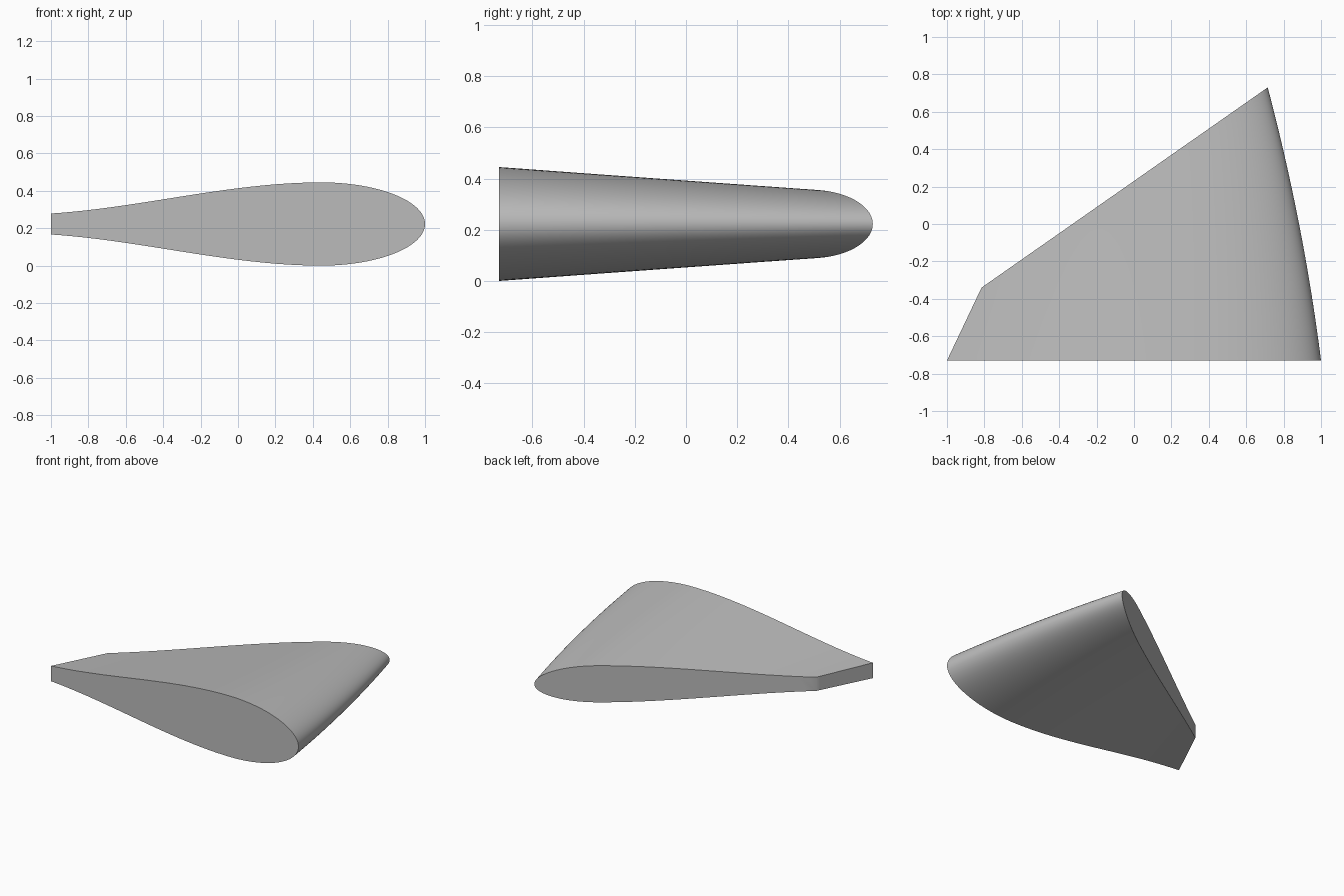
import bpy, bmesh, math
from mathutils import Vector

cube = bpy.data.objects.get("Cube")
if cube:
    bpy.data.objects.remove(cube, do_unlink=True)

MID_Z = 0.2225
SPANS = 16
TAIL_STEPS, NOSE_STEPS = 24, 24


def material(name, colour):
    mat = bpy.data.materials.new(name)
    mat.use_nodes = True
    mat.diffuse_color = colour
    mat.node_tree.nodes["Principled BSDF"].inputs["Base Color"].default_value = colour
    return mat


def half_section(tail, slope, peak, peak_u):
    """Chord fraction and half thickness, from blunt tail to round nose."""
    pts = []
    for i in range(TAIL_STEPS):
        s = i / TAIL_STEPS
        rise = s * s * (3 - 2 * s)
        h = tail + (peak - tail) * rise + slope * peak_u * s * (1 - s) ** 2
        pts.append((s * peak_u, h))
    for i in range(NOSE_STEPS + 1):
        a = math.pi / 2 * i / NOSE_STEPS
        pts.append((peak_u + (1 - peak_u) * math.sin(a), peak * math.cos(a)))
    return pts


def outline(tail_xy, nose_xy, half):
    """Closed section: over the top to the nose, back underneath."""
    tail, nose = Vector(tail_xy), Vector(nose_xy)
    upper = [(*tail.lerp(nose, u), h) for u, h in half]
    lower = [(x, y, -h) for x, y, h in reversed(upper[:-1])]
    return [Vector(p) for p in upper + lower]


root_half = half_section(0.056, 0.13, 0.2225, 0.722)
tip_half = half_section(0.05, 0.06, 0.134, 0.77)
root = outline((-1, -0.73), (1, -0.73), root_half)
tip = outline((-0.815, -0.34), (0.715, 0.73), tip_half)
chord = [u for u, h in root_half]
chord += chord[-2::-1]

# Tapered fin body, lofted between the two sections with a bowed leading edge
bm = bmesh.new()
rings = []
for j in range(SPANS + 1):
    t = j / SPANS
    ring = []
    for a, b, u in zip(root, tip, chord):
        p = a.lerp(b, t)
        p.x += 0.1 * t * (1 - t) * u ** 2
        p.z += MID_Z
        ring.append(bm.verts.new(p))
    rings.append(ring)
n = len(root)
for r0, r1 in zip(rings, rings[1:]):
    for i in range(n):
        k = (i + 1) % n
        bm.faces.new((r0[i], r0[k], r1[k], r1[i]))

# Flat end caps
bm.faces.new(rings[0])
bm.faces.new(rings[-1])
bmesh.ops.recalc_face_normals(bm, faces=bm.faces)

mesh = bpy.data.meshes.new("fin")
bm.to_mesh(mesh)
bm.free()
mesh.materials.append(material("light grey", (0.5, 0.5, 0.5, 1)))
fin = bpy.data.objects.new("fin", mesh)
bpy.context.collection.objects.link(fin)
bpy.ops.object.select_all(action="DESELECT")
fin.select_set(True)
bpy.context.view_layer.objects.active = fin
bpy.ops.object.shade_smooth_by_angle(angle=math.radians(35))
